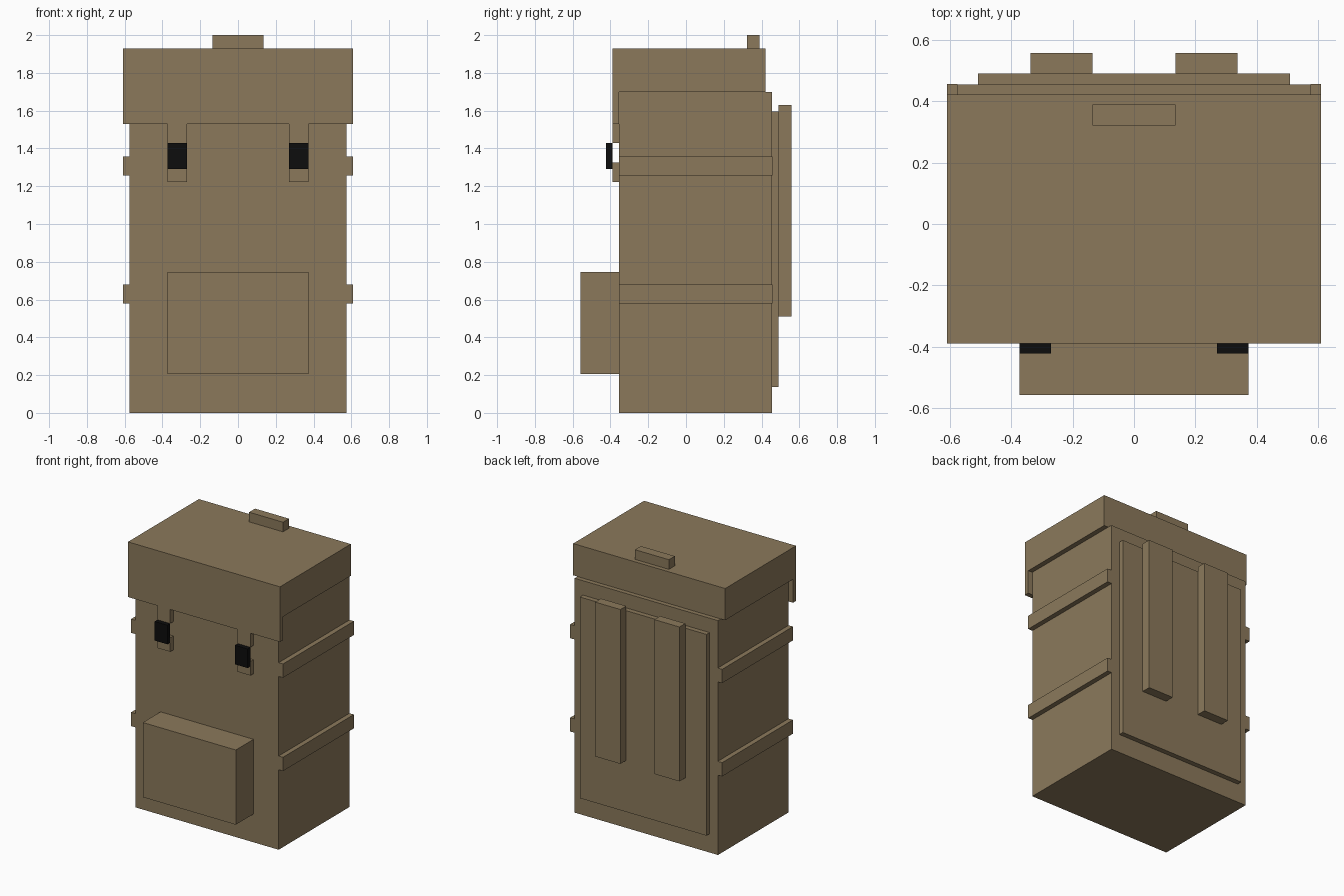
import bpy
import bmesh

if "Cube" in bpy.data.objects:
    bpy.data.objects.remove(bpy.data.objects["Cube"])


def material(name, rgb):
    m = bpy.data.materials.new(name)
    m.diffuse_color = (*rgb, 1.0)
    m.use_nodes = True
    m.node_tree.nodes["Principled BSDF"].inputs["Base Color"].default_value = m.diffuse_color
    return m


CANVAS = material("tan canvas", (0.258, 0.191, 0.105))
BLACK = material("black plastic", (0.004, 0.004, 0.004))


def finish(name, bm, mat):
    bmesh.ops.recalc_face_normals(bm, faces=bm.faces)
    mesh = bpy.data.meshes.new(name)
    bm.to_mesh(mesh)
    bm.free()
    mesh.materials.append(mat)
    ob = bpy.data.objects.new(name, mesh)
    bpy.context.collection.objects.link(ob)
    return ob


def box(name, x, y, z, mat=CANVAS):
    """Box from (min, max) ranges on each axis."""
    bm = bmesh.new()
    bmesh.ops.create_cube(bm, size=1)
    for v in bm.verts:
        v.co = [r[0] if c < 0 else r[1] for c, r in zip(v.co, (x, y, z))]
    return finish(name, bm, mat)


def pair(name, x, y, z, mat=CANVAS):
    """Box on the right and its mirror on the left."""
    box(name + "_right", x, y, z, mat)
    box(name + "_left", (-x[1], -x[0]), y, z, mat)


def extrude_x(name, profile, half_width, mat=CANVAS):
    """Extrude a (y, z) profile across the width."""
    bm = bmesh.new()
    face = bm.faces.new([bm.verts.new((-half_width, y, z)) for y, z in profile])
    ext = bmesh.ops.extrude_face_region(bm, geom=[face])
    moved = [g for g in ext["geom"] if isinstance(g, bmesh.types.BMVert)]
    bmesh.ops.translate(bm, verts=moved, vec=(2 * half_width, 0, 0))
    return finish(name, bm, mat)


# main bag
box("body", (-0.575, 0.575), (-0.355, 0.455), (0, 1.70))
box("front_pocket", (-0.373, 0.373), (-0.558, -0.355), (0.205, 0.747))

# lid slab with a flap hanging down the front
extrude_x("lid", [(-0.39, 1.53), (-0.355, 1.53), (-0.355, 1.70),
                  (0.422, 1.70), (0.422, 1.93), (-0.39, 1.93)], 0.61)
box("top_handle", (-0.136, 0.136), (0.322, 0.39), (1.93, 2.0))

# closing straps, open behind the buckles
pair("upper_closing_strap", (0.271, 0.373), (-0.39, -0.355), (1.428, 1.53))
pair("lower_closing_strap", (0.271, 0.373), (-0.39, -0.355), (1.223, 1.325))
pair("buckle", (0.271, 0.373), (-0.423, -0.39), (1.29, 1.428), BLACK)

# compression straps on both sides
for label, z0, z1 in (("lower", 0.58, 0.68), ("upper", 1.257, 1.357)):
    pair(label + "_side_strap", (0.575, 0.61), (-0.355, 0.457), (z0, z1))

# back panel and shoulder straps
box("back_panel", (-0.508, 0.508), (0.455, 0.491), (0.136, 1.596))
pair("shoulder_strap", (0.136, 0.338), (0.491, 0.558), (0.51, 1.63))
